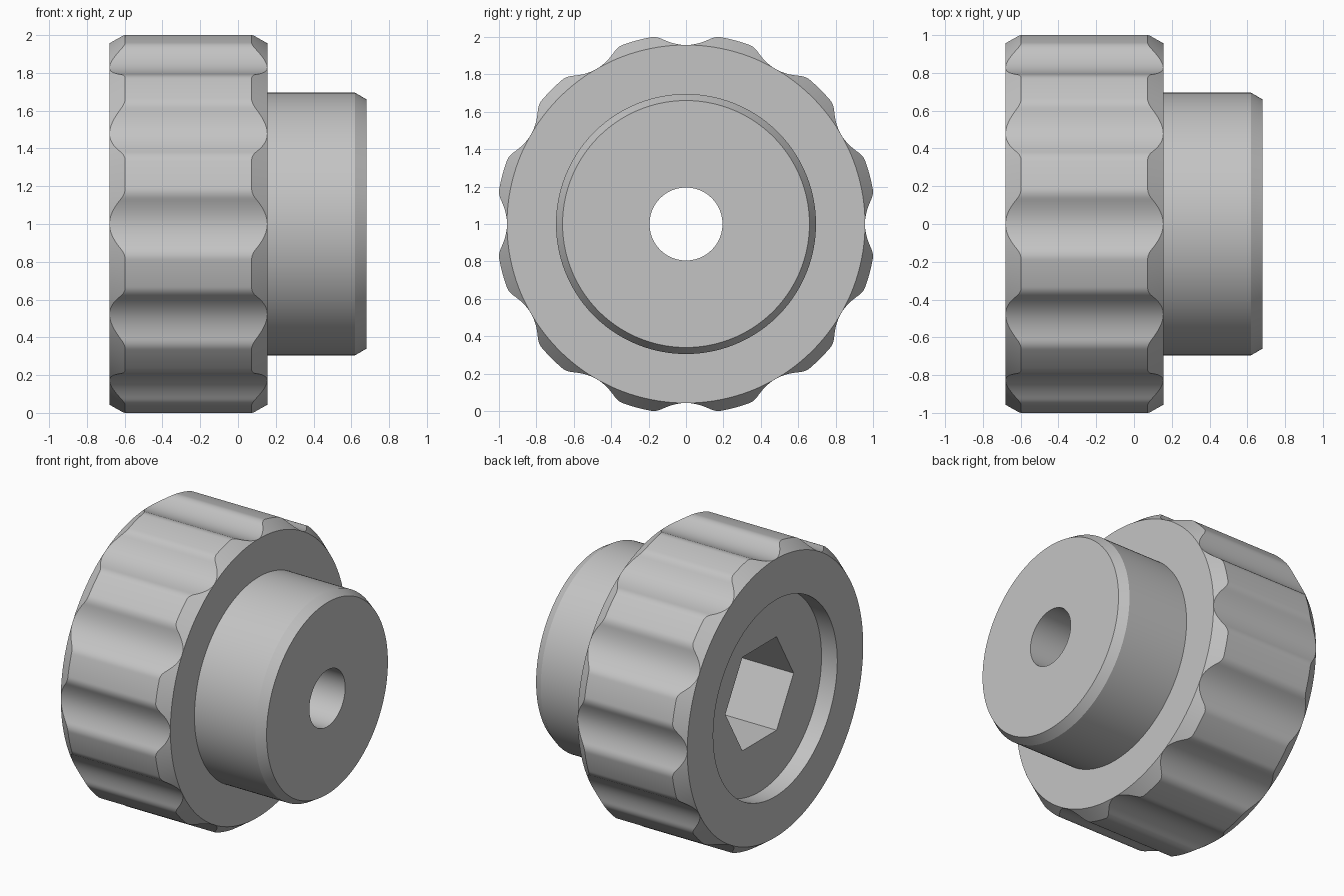
import bpy
import bmesh
import math

STEPS = 720            # samples around the axis
LOBES = 12
BORE, HUB, RIM, CREST = 0.195, 0.695, 0.957, 1.016
BACK, SHOULDER, FRONT = -0.68, 0.155, 0.68
CHAMFER = 0.083
HEX_APOTHEM = 0.322
RECESS_FLOOR, SOCKET_FLOOR = -0.56, 0.1

old = bpy.data.objects.get("Cube")
if old:
    bpy.data.objects.remove(old, do_unlink=True)

grey = bpy.data.materials.new("plain grey")
grey.use_nodes = True
colour = (0.55, 0.55, 0.55, 1)
grey.diffuse_color = colour
grey.node_tree.nodes["Principled BSDF"].inputs["Base Color"].default_value = colour


def circle(x, radius):
    return lambda a: (x, radius)


def hexagon(x):
    sector = math.pi / 3
    return lambda a: (x, HEX_APOTHEM / math.cos(a % sector - sector / 2))


def scallop(a):
    """Radius of the grip: round crests with a filleted hollow between each pair."""
    pitch = math.tau / LOBES
    offset = abs((a + pitch / 2) % pitch - pitch / 2)
    t = min(offset / math.radians(10.7), 1)
    depth = 1 - t * t / 0.7 if t < 0.7 else (1 - t) ** 2 / 0.3
    return CREST - (CREST - RIM) * depth


def scalloped_edge(end, inward):
    """Line where the scalloped side meets the conical end chamfer."""
    def ring(a):
        r = scallop(a)
        return end + inward * CHAMFER * (r - RIM) / (CREST - RIM), r
    return ring


def sweep_rings(name, rings):
    """Join successive rings around the x axis into one surface."""
    bm = bmesh.new()
    loops = []
    for ring in rings:
        loop = []
        for i in range(STEPS):
            a = math.tau * i / STEPS
            x, r = ring(a)
            loop.append(bm.verts.new((x, r * math.cos(a), 1 + r * math.sin(a))))
        loops.append(loop)
    for p, q in zip(loops, loops[1:]):
        for i in range(STEPS):
            k = (i + 1) % STEPS
            bm.faces.new((p[i], p[k], q[k], q[i]))
    bmesh.ops.remove_doubles(bm, verts=bm.verts, dist=1e-5)
    mesh = bpy.data.meshes.new(name)
    bm.to_mesh(mesh)
    bm.free()
    mesh.materials.append(grey)
    obj = bpy.data.objects.new(name, mesh)
    bpy.context.collection.objects.link(obj)
    bpy.ops.object.select_all(action='DESELECT')
    obj.select_set(True)
    bpy.context.view_layer.objects.active = obj
    bpy.ops.object.shade_smooth_by_angle(angle=math.radians(24))
    return obj


# Scalloped grip with bore, hexagonal socket and round recess
sweep_rings("scalloped_grip", [
    circle(SHOULDER, BORE),
    circle(SOCKET_FLOOR, BORE),
    hexagon(SOCKET_FLOOR),
    hexagon(RECESS_FLOOR),
    circle(RECESS_FLOOR, 0.675),
    circle(BACK, 0.675),
    circle(BACK, RIM),
    scalloped_edge(BACK, 1),
    scalloped_edge(SHOULDER, -1),
    circle(SHOULDER, RIM),
    circle(SHOULDER, HUB),
])

# Chamfered hub with through bore
sweep_rings("hub", [
    circle(SHOULDER, HUB),
    circle(0.62, HUB),
    circle(FRONT, 0.66),
    circle(FRONT, BORE),
    circle(SHOULDER, BORE),
])
